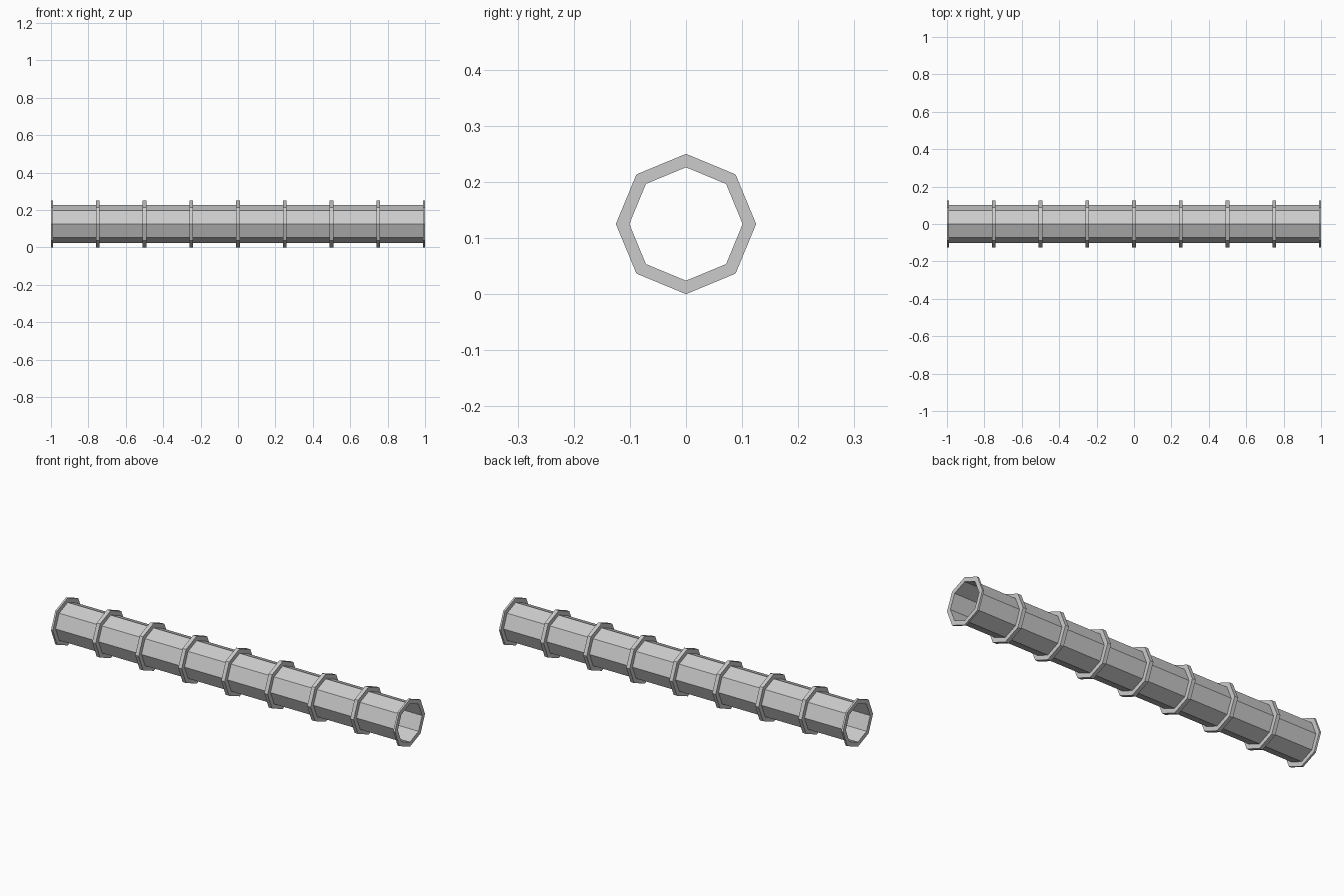
import bpy
import bmesh
from math import cos, sin, tau

cube = bpy.data.objects.get("Cube")
if cube:
    bpy.data.objects.remove(cube, do_unlink=True)

SIDES = 8
CENTRE_Z = 0.125
PIPE_R = 0.101
RING_R = 0.125
RING_HALF = 0.01
SPANS = 8

grey = bpy.data.materials.new("light grey")
grey.use_nodes = True
colour = (0.6, 0.6, 0.6, 1)
grey.diffuse_color = colour
grey.node_tree.nodes["Principled BSDF"].inputs["Base Color"].default_value = colour


def lathe(name, profile):
    """Sweep an open (x, radius) profile around the pipe axis, flat shaded."""
    bm = bmesh.new()
    loops = []
    for x, r in profile:
        loops.append([bm.verts.new((x, r * cos(tau * i / SIDES),
                                    CENTRE_Z + r * sin(tau * i / SIDES)))
                      for i in range(SIDES)])
    for a, b in zip(loops, loops[1:]):
        for i in range(SIDES):
            j = (i + 1) % SIDES
            bm.faces.new((a[i], a[j], b[j], b[i]))
    # The outward direction follows from the profile running along +x
    mesh = bpy.data.meshes.new(name)
    bm.to_mesh(mesh)
    bm.free()
    mesh.materials.append(grey)
    obj = bpy.data.objects.new(name, mesh)
    bpy.context.collection.objects.link(obj)
    return obj


# Thin open-ended octagonal pipe
lathe("pipe_wall", [(-1, PIPE_R), (1, PIPE_R)])

# Raised joint rings, with half-width flanges at both ends
for n in range(SPANS + 1):
    x = -1 + 2 * n / SPANS
    left, right = max(x - RING_HALF, -1), min(x + RING_HALF, 1)
    name = "end_flange" if n in (0, SPANS) else "joint_ring"
    lathe(f"{name}_{n}", [(left, PIPE_R), (left, RING_R),
                          (right, RING_R), (right, PIPE_R)])
